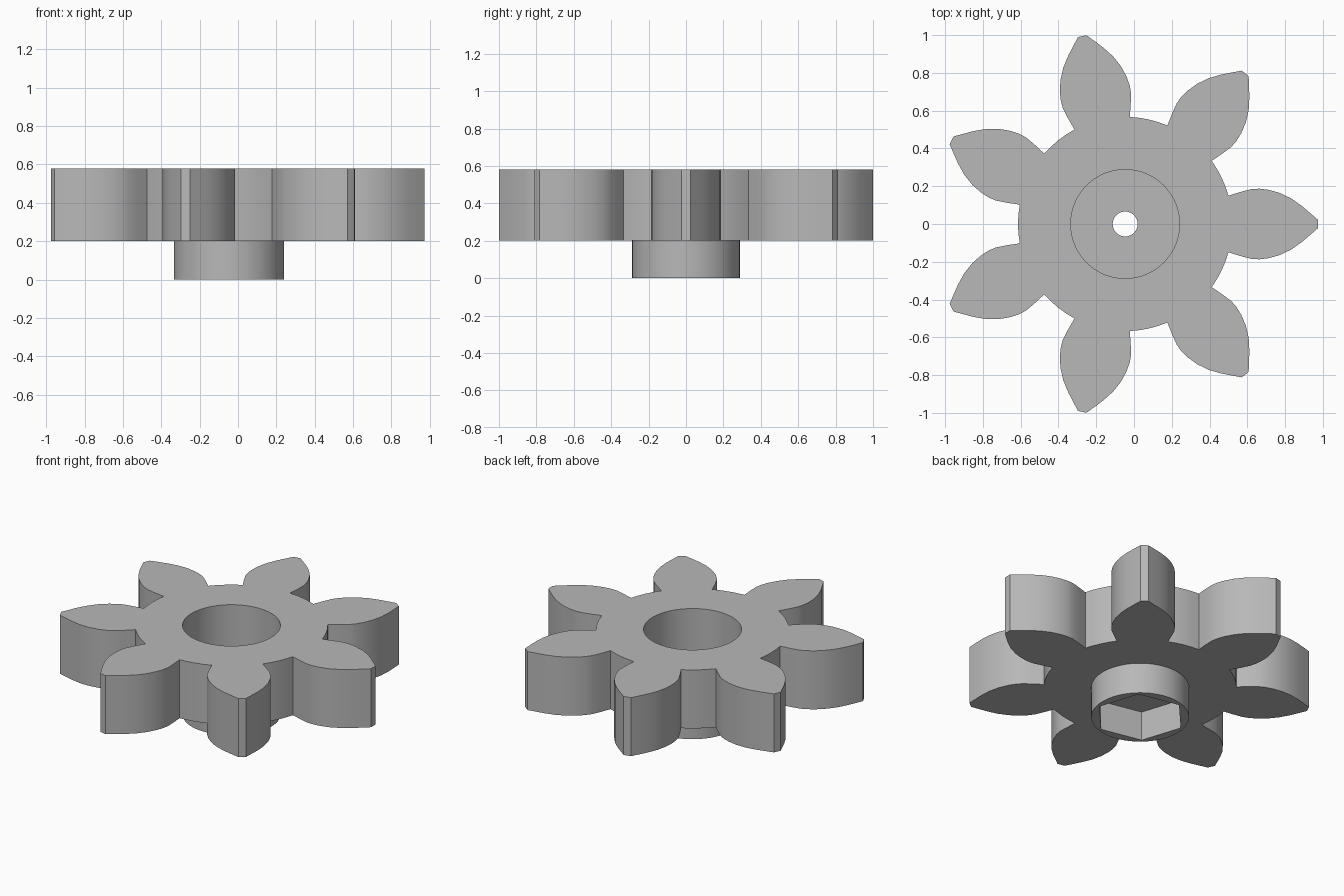
import bpy
import bmesh
from math import cos, sin, pi, radians, atan2, hypot

default = bpy.data.objects.get("Cube")
if default:
    bpy.data.objects.remove(default, do_unlink=True)

CX = -0.047            # axle position, offset by the odd tooth count
TEETH = 7
GEAR_Z, TOP_Z = 0.20, 0.58

grey = bpy.data.materials.new("plain grey")
grey.use_nodes = True
colour = (0.48, 0.48, 0.48, 1)
grey.diffuse_color = colour
grey.node_tree.nodes["Principled BSDF"].inputs["Base Color"].default_value = colour


def prism(name, outline, z0, z1):
    """Extrude a closed outline around the axle from z0 to z1."""
    bm = bmesh.new()
    face = bm.faces.new([bm.verts.new((CX + x, y, z0)) for x, y in outline])
    grown = bmesh.ops.extrude_face_region(bm, geom=[face])
    top = [v for v in grown["geom"] if isinstance(v, bmesh.types.BMVert)]
    bmesh.ops.translate(bm, verts=top, vec=(0, 0, z1 - z0))
    bmesh.ops.recalc_face_normals(bm, faces=bm.faces)
    mesh = bpy.data.meshes.new(name)
    bm.to_mesh(mesh)
    bm.free()
    mesh.materials.append(grey)
    obj = bpy.data.objects.new(name, mesh)
    bpy.context.collection.objects.link(obj)
    return obj


def ring(radius, sides, turn=0.0):
    return [(radius * cos(turn + 2 * pi * i / sides),
             radius * sin(turn + 2 * pi * i / sides)) for i in range(sides)]


def combine(target, tool, operation):
    mod = target.modifiers.new(tool.name, "BOOLEAN")
    mod.operation, mod.solver, mod.object = operation, "EXACT", tool
    bpy.ops.object.select_all(action="DESELECT")
    bpy.context.view_layer.objects.active = target
    target.select_set(True)
    bpy.ops.object.modifier_apply(modifier=mod.name)
    bpy.data.objects.remove(tool, do_unlink=True)


# Leaf-shaped tooth flank from root to tip: distance from axle, half width
flank = [(0.547, 0.150), (0.612, 0.170), (0.670, 0.185), (0.710, 0.187),
         (0.760, 0.181), (0.820, 0.164), (0.880, 0.135), (0.935, 0.096),
         (0.982, 0.056), (1.020, 0.023)]
tooth = [(r, -w) for r, w in flank] + [(r, w) for r, w in reversed(flank)]

# Whole gear outline: each tooth followed by an arc of the root circle
root_r = hypot(*flank[0])
root_a = atan2(flank[0][1], flank[0][0])
pitch = 2 * pi / TEETH
outline = []
for i in range(TEETH):
    a = i * pitch
    outline += [(r * cos(a) - w * sin(a), r * sin(a) + w * cos(a)) for r, w in tooth]
    for k in range(1, 4):
        b = a + root_a + (pitch - 2 * root_a) * k / 4
        outline.append((root_r * cos(b), root_r * sin(b)))

# Gear wheel with the round hub below
gear = prism("gear_wheel", outline, GEAR_Z, TOP_Z)
combine(gear, prism("hub", ring(0.288, 64), 0, GEAR_Z + 0.04), "UNION")

# Round socket above, hexagonal socket below, axle hole through
combine(gear, prism("round_socket", ring(0.288, 64), 0.29, TOP_Z + 0.1), "DIFFERENCE")
combine(gear, prism("hex_socket", ring(0.27, 6, radians(48)), -0.1, 0.19), "DIFFERENCE")
combine(gear, prism("axle_hole", ring(0.066, 32), -0.1, TOP_Z + 0.1), "DIFFERENCE")

bpy.ops.object.select_all(action="DESELECT")
gear.select_set(True)
bpy.context.view_layer.objects.active = gear
bpy.ops.object.shade_smooth_by_angle(angle=radians(25))
